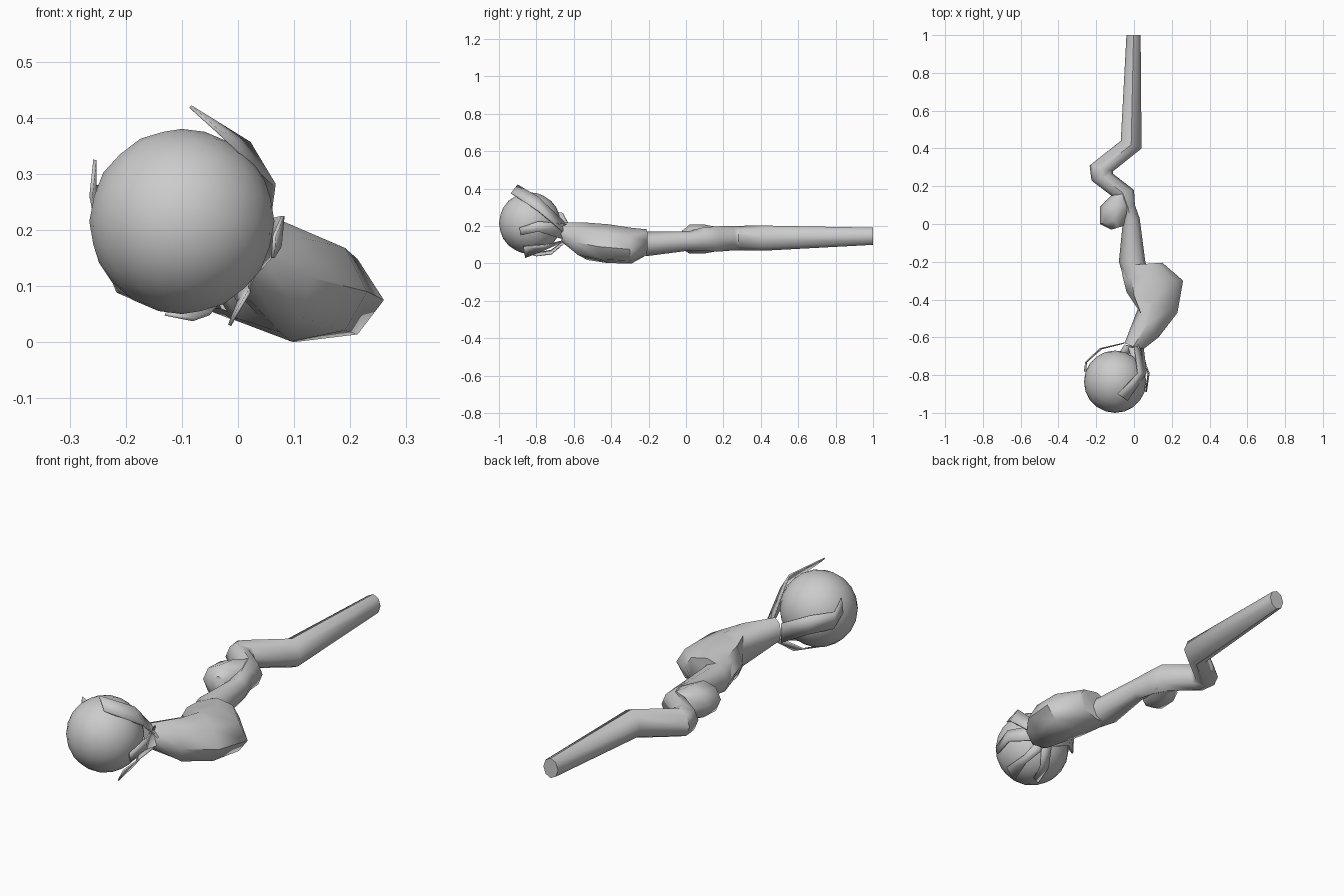
import bpy, bmesh, math
from mathutils import Vector

if "Cube" in bpy.data.objects:
    bpy.data.objects.remove(bpy.data.objects["Cube"])

SIDES = 8


def finish(name, bm, angle=50):
    bmesh.ops.recalc_face_normals(bm, faces=bm.faces)
    me = bpy.data.meshes.new(name)
    bm.to_mesh(me)
    bm.free()
    ob = bpy.data.objects.new(name, me)
    bpy.context.collection.objects.link(ob)
    bpy.ops.object.select_all(action='DESELECT')
    ob.select_set(True)
    bpy.context.view_layer.objects.active = ob
    bpy.ops.object.shade_smooth_by_angle(angle=math.radians(angle))
    return ob


def limb(name, sections):
    """Loft oval rings; each section is (left point, right point, half height)."""
    bm = bmesh.new()
    rings = []
    for l, r, h in sections:
        l, r = Vector(l), Vector(r)
        mid, half = (l + r) / 2, (r - l) / 2
        ring = []
        for i in range(SIDES):
            a = math.tau * i / SIDES
            ring.append(bm.verts.new(mid + half * math.cos(a) + Vector((0, 0, h * math.sin(a)))))
        rings.append(ring)
    for a, b in zip(rings, rings[1:]):
        for i in range(SIDES):
            j = (i + 1) % SIDES
            bm.faces.new((a[i], a[j], b[j], b[i]))
    bm.faces.new(rings[0])
    bm.faces.new(rings[-1])
    return finish(name, bm)


def claw(name, pairs):
    """Thin blade running through pairs of edge points."""
    bm = bmesh.new()
    rows = [[bm.verts.new(p) for p in pair] for pair in pairs]
    for a, b in zip(rows, rows[1:]):
        bm.faces.new((a[0], a[1], b[1], b[0]))
    ob = finish(name, bm, 30)
    mod = ob.modifiers.new("thickness", 'SOLIDIFY')
    mod.thickness = 0.006
    mod.offset = 0
    return ob


# Crooked lower shaft
limb("shaft", [
    ((-.04, 1, .145), (.035, 1, .145), .046),
    ((-.07, .44, .135), (.04, .40, .135), .067),
    ((-.235, .31, .135), (-.11, .28, .135), .066),
    ((-.225, .23, .135), (-.11, .265, .135), .066),
    ((-.12, .15, .13), (0, .18, .13), .068),
    ((-.07, .08, .13), (.005, .10, .13), .062),
    ((-.06, 0, .12), (.03, .03, .12), .052),
    ((-.08, -.2, .105), (.06, -.2, .105), .065),
    ((-.05, -.3, .105), (.09, -.3, .105), .065),
])

# Broken branch stub beside the bend
limb("branch_stub", [
    ((-.12, .15, .13), (0, .17, .13), .066),
    ((-.18, .09, .13), (0, .10, .13), .078),
    ((-.18, 0, .13), (-.03, .04, .13), .078),
    ((-.12, -.03, .125), (-.055, -.01, .125), .05),
])

# Thick curved upper piece narrowing to the neck
limb("upper_limb", [
    ((-.07, -.22, .105), (.15, -.205, .12), .07),
    ((-.06, -.28, .115), (.26, -.30, .075), .095),
    ((-.04, -.36, .12), (.23, -.47, .09), .104),
    ((.02, -.45, .12), (.13, -.60, .115), .1),
    ((-.05, -.63, .165), (.04, -.67, .155), .058),
])

# Orb
bm = bmesh.new()
bmesh.ops.create_icosphere(bm, subdivisions=3, radius=.165)
bmesh.ops.translate(bm, verts=bm.verts, vec=(-.10, -.835, .215))
finish("orb", bm)

# Blades gripping the orb
claw("top_claw", [((0, -.64, .21), (.05, -.66, .17)),
                  ((.02, -.79, .355), (.065, -.79, .28)),
                  ((-.085, -.90, .42), (-.035, -.935, .375))])
claw("right_claw", [((.02, -.64, .21), (.04, -.66, .13)),
                    ((.08, -.79, .225), (.075, -.79, .17)),
                    ((.065, -.89, .19), (.062, -.885, .15))])
claw("left_claw", [((-.05, -.63, .21), (-.05, -.63, .12)),
                   ((-.18, -.66, .27), (-.17, -.66, .18)),
                   ((-.255, -.73, .28), (-.25, -.73, .20)),
                   ((-.255, -.78, .325), (-.262, -.78, .26))])
claw("lower_right_claw", [((-.03, -.65, .12), (.03, -.66, .12)),
                          ((0, -.76, .07), (.02, -.75, .10)),
                          ((-.015, -.86, .03), (.02, -.87, .09))])
claw("lower_left_claw", [((-.05, -.64, .13), (0, -.65, .11)),
                         ((-.10, -.72, .07), (-.05, -.72, .05)),
                         ((-.13, -.83, .05), (-.08, -.80, .04))])
